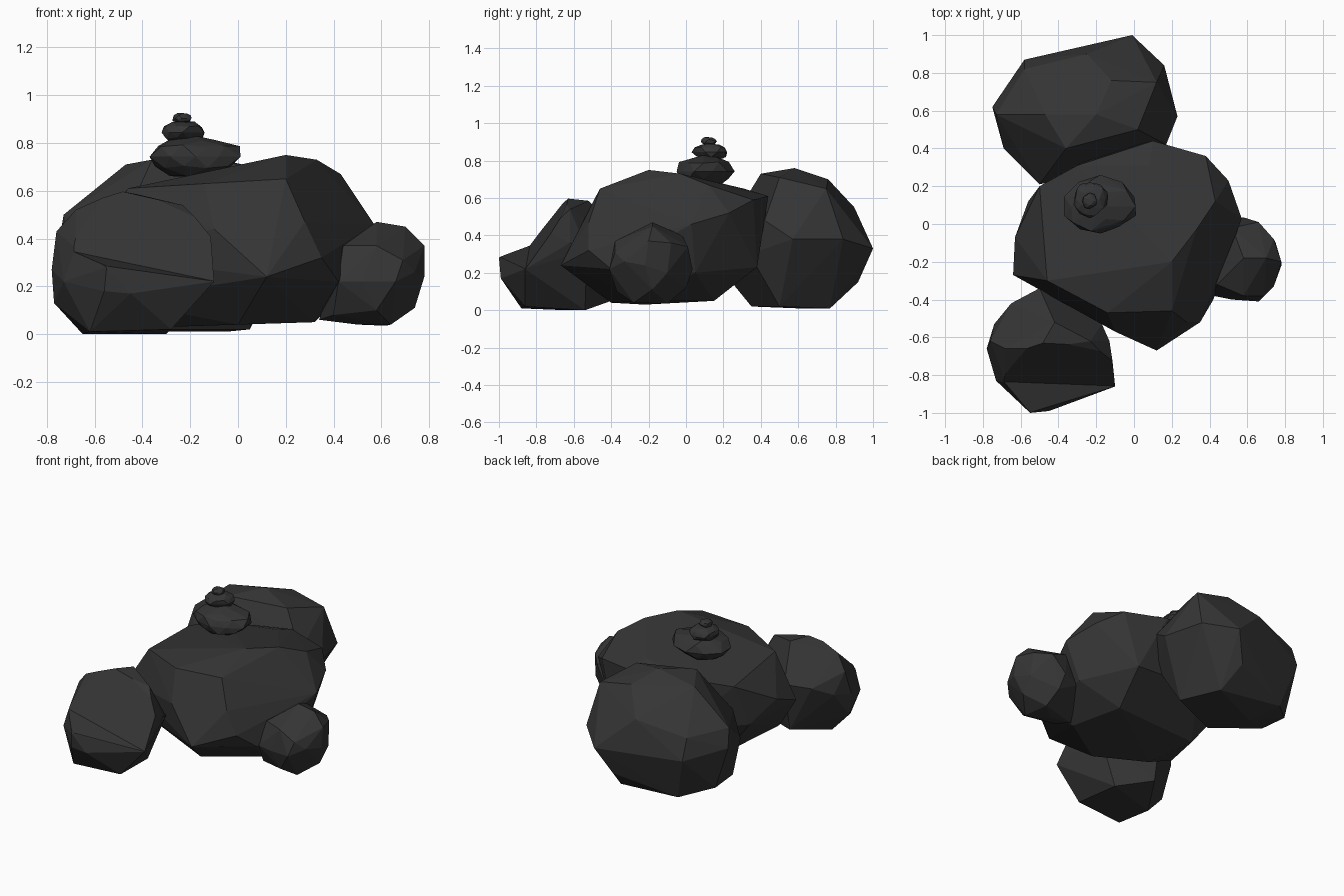
import bpy, bmesh, random
from mathutils import Vector

stone = bpy.data.materials.new("dark_stone")
stone.diffuse_color = (0.035, 0.035, 0.035, 1)


def hull_object(name, corners):
    """Flat-shaded stone object: the convex hull of its main corners."""
    bm = bmesh.new()
    for c in corners:
        bm.verts.new(c)
    bmesh.ops.convex_hull(bm, input=bm.verts)
    loose = [v for v in bm.verts if not v.link_faces]
    bmesh.ops.delete(bm, geom=loose, context='VERTS')
    bmesh.ops.recalc_face_normals(bm, faces=bm.faces)
    mesh = bpy.data.meshes.new(name)
    bm.to_mesh(mesh)
    bm.free()
    mesh.materials.append(stone)
    obj = bpy.data.objects.new(name, mesh)
    bpy.context.collection.objects.link(obj)
    return obj


def pebble(name, lo, hi, seed, rough=0.12):
    """Rounded stone: a jittered icosphere fitted to a bounding box."""
    rng = random.Random(seed)
    bm = bmesh.new()
    bmesh.ops.create_icosphere(bm, subdivisions=2, radius=1)
    pts = [v.co * (1 + rng.uniform(-rough, rough)) for v in bm.verts]
    bm.free()
    a = [min(p[i] for p in pts) for i in range(3)]
    b = [max(p[i] for p in pts) for i in range(3)]
    return hull_object(name, [[lo[i] + (p[i] - a[i]) / (b[i] - a[i]) * (hi[i] - lo[i])
                               for i in range(3)] for p in pts])


# Large central boulder: crown, waist, underside
hull_object("central_boulder", [
    (0.20, -0.20, 0.75), (0.33, -0.03, 0.73), (0.43, 0.12, 0.67), (0.20, -0.46, 0.65),
    (-0.14, -0.47, 0.63), (-0.46, -0.30, 0.61), (-0.50, 0.20, 0.57), (-0.30, 0.31, 0.60),
    (0.08, 0.31, 0.65), (0.10, 0.44, 0.61), (0.38, 0.36, 0.59),
    (-0.63, -0.07, 0.42), (-0.64, -0.27, 0.34), (-0.10, -0.57, 0.44), (0.12, -0.67, 0.24),
    (0.28, -0.52, 0.47), (0.35, -0.52, 0.32), (0.42, -0.40, 0.22), (0.57, 0.03, 0.46),
    (0.50, 0.23, 0.52), (0.28, 0.38, 0.23), (-0.20, 0.37, 0.26),
    (-0.56, 0.12, 0.30), (-0.52, -0.26, 0.14), (0.48, 0.05, 0.20), (0.10, 0.24, 0.13),
    (0.32, -0.20, 0.05), (0.24, 0.15, 0.05), (0.00, -0.40, 0.04), (-0.30, -0.22, 0.03),
    (-0.38, 0.10, 0.06)])

# Tall boulder at the back
hull_object("back_boulder", [
    (-0.20, 0.58, 0.76), (-0.36, 0.40, 0.73), (-0.47, 0.58, 0.71), (-0.12, 0.76, 0.70),
    (0.02, 0.50, 0.71), (0.12, 0.75, 0.65), (-0.25, 0.90, 0.55), (-0.58, 0.82, 0.48),
    (-0.73, 0.58, 0.50), (-0.75, 0.62, 0.38), (-0.58, 0.87, 0.34), (-0.20, 0.93, 0.30),
    (-0.01, 1.00, 0.33), (0.16, 0.84, 0.38), (0.23, 0.57, 0.38), (0.17, 0.42, 0.48),
    (0.10, 0.34, 0.30), (-0.50, 0.21, 0.42), (-0.69, 0.40, 0.35), (-0.10, 0.92, 0.15),
    (-0.50, 0.80, 0.05), (-0.67, 0.64, 0.10), (-0.66, 0.44, 0.11), (-0.05, 0.77, 0.01),
    (-0.42, 0.60, 0.01), (-0.30, 0.35, 0.02), (0.05, 0.50, 0.02), (-0.35, 0.26, 0.13)])

# Boulder at the front left
front = hull_object("front_boulder", [
    (-0.50, -0.66, 0.60), (-0.42, -0.52, 0.585), (-0.23, -0.62, 0.54), (-0.68, -0.66, 0.52),
    (-0.76, -0.62, 0.43), (-0.68, -0.84, 0.36), (-0.11, -0.75, 0.42), (-0.13, -0.62, 0.36),
    (-0.17, -0.53, 0.32), (-0.50, -0.34, 0.38), (-0.65, -0.42, 0.36), (-0.74, -0.53, 0.30),
    (-0.78, -0.66, 0.27), (-0.73, -0.83, 0.22), (-0.55, -1.00, 0.28), (-0.45, -0.99, 0.17),
    (-0.56, -0.99, 0.18), (-0.10, -0.86, 0.22), (-0.77, -0.65, 0.13), (-0.62, -0.88, 0.01),
    (-0.28, -0.86, 0.02), (-0.30, -0.54, 0.0), (-0.65, -0.64, 0.0), (-0.50, -0.40, 0.05)])

# Notch broken out of its front: slanted wall above a sloping shelf
notch = []
for x, y, z in ((-0.95, -0.825, 0.40), (0.1, -0.865, 0.18)):
    notch += [(x, y, z), (x, y + 0.36, z + 0.5), (x, y - 0.40, z - 0.08), (x, y - 0.4, z + 0.5)]
cutter = hull_object("notch_cutter", notch)
cutter.hide_render = True
cutter.hide_set(True)
cut = front.modifiers.new("notch", 'BOOLEAN')
cut.operation = 'DIFFERENCE'
cut.solver = 'EXACT'
cut.object = cutter

# Small boulder on the right
hull_object("side_boulder", [
    (0.58, -0.18, 0.47), (0.70, -0.18, 0.45), (0.78, -0.20, 0.37), (0.78, -0.22, 0.24),
    (0.74, -0.08, 0.36), (0.75, -0.10, 0.20), (0.66, 0.01, 0.34), (0.58, 0.035, 0.22),
    (0.52, -0.02, 0.40), (0.44, -0.32, 0.37), (0.58, -0.38, 0.37), (0.69, -0.38, 0.31),
    (0.66, -0.41, 0.22), (0.52, -0.40, 0.22), (0.42, -0.38, 0.22), (0.74, -0.33, 0.26),
    (0.74, -0.18, 0.11), (0.58, -0.37, 0.10), (0.64, -0.28, 0.04), (0.62, -0.10, 0.035),
    (0.50, -0.20, 0.04), (0.60, 0.00, 0.12), (0.34, -0.20, 0.06), (0.40, -0.30, 0.08),
    (0.45, 0.00, 0.20)])

# Balanced pebble stack on top
for i, (lo, hi) in enumerate([
        ((-0.37, -0.05, 0.66), (0.01, 0.26, 0.83)),
        ((-0.32, 0.03, 0.80), (-0.14, 0.22, 0.89)),
        ((-0.275, 0.08, 0.88), (-0.195, 0.165, 0.925))]):
    pebble(f"stacked_pebble_{i + 1}", lo, hi, seed=i + 3)
